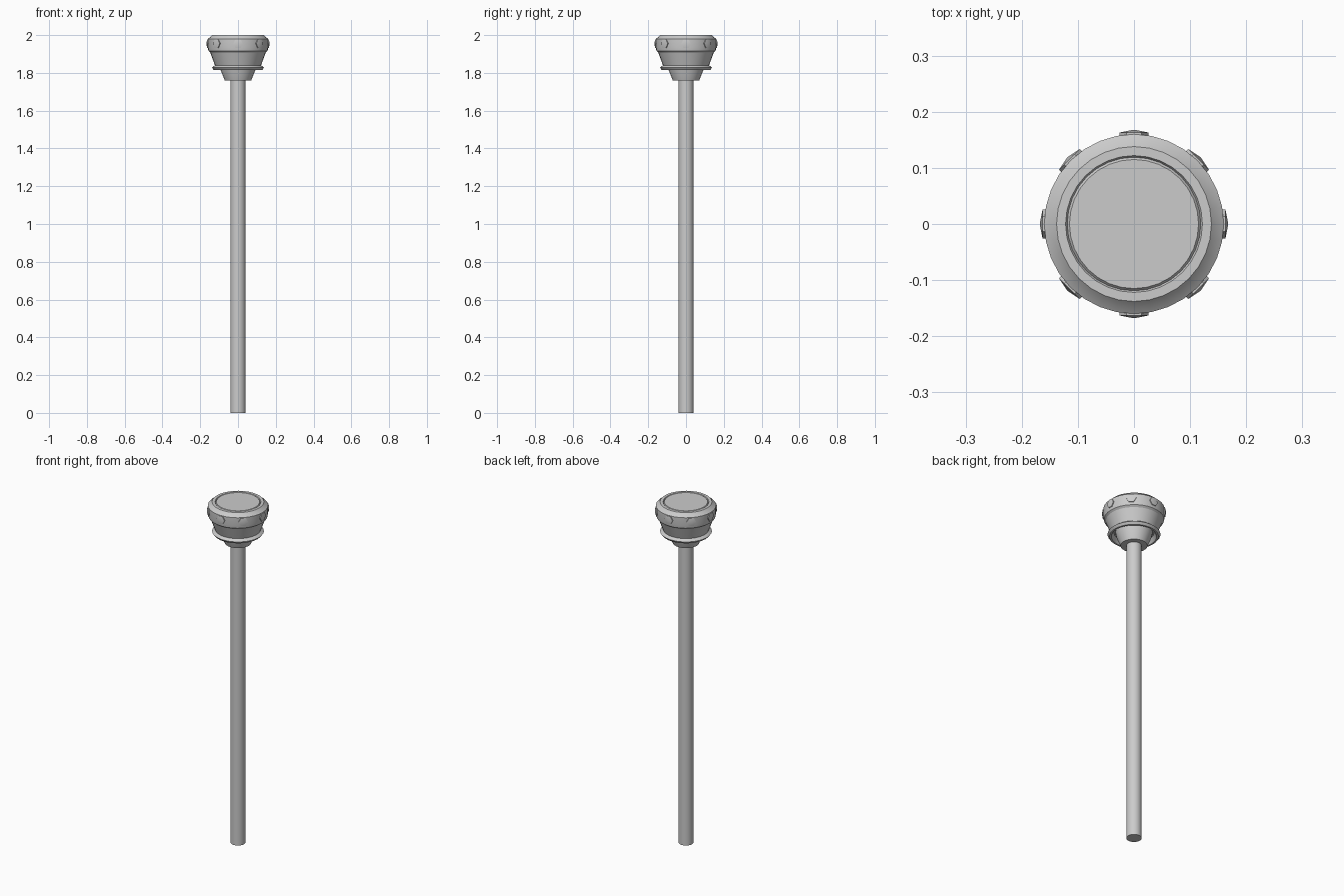
import bpy, math
from mathutils import Matrix

if "Cube" in bpy.data.objects:
    bpy.data.objects.remove(bpy.data.objects["Cube"])


def lathe(name, profile, sides):
    """Revolve an (r, z) profile round the z axis; r = 0 closes to a cap."""
    verts, faces, rings = [], [], []
    for r, z in profile:
        ring = []
        for i in range(sides):
            a = 2 * math.pi * i / sides
            if r == 0 and i:
                ring.append(ring[0])
                continue
            ring.append(len(verts))
            verts.append((r * math.cos(a), r * math.sin(a), z))
        rings.append(ring)
    for lo, hi in zip(rings, rings[1:]):
        for i in range(sides):
            j = (i + 1) % sides
            f = list(dict.fromkeys((lo[i], lo[j], hi[j], hi[i])))
            faces.append(f)
    return add_mesh(name, verts, faces)


def add_mesh(name, verts, faces):
    me = bpy.data.meshes.new(name)
    me.from_pydata(verts, [], faces)
    ob = bpy.data.objects.new(name, me)
    bpy.context.collection.objects.link(ob)
    bpy.ops.object.select_all(action='DESELECT')
    ob.select_set(True)
    bpy.context.view_layer.objects.active = ob
    bpy.ops.object.shade_smooth_by_angle(angle=math.radians(25))
    return ob


# Long straight shaft
lathe("shaft", [(0, 0), (0.04, 0), (0.04, 1.80), (0, 1.80)], 32)

# Flared collar joining shaft and head
lathe("collar", [(0, 1.76), (0.07, 1.76), (0.092, 1.815),
                 (0.097, 1.84), (0, 1.84)], 32)

# Head: recessed underside, flange, flared cup, bolted band, raised lid
lathe("head", [(0, 1.84), (0.105, 1.84), (0.118, 1.815), (0.128, 1.815),
               (0.138, 1.828), (0.122, 1.84), (0.147, 1.908),
               (0.157, 1.917), (0.16, 1.935), (0.16, 1.98), (0.149, 1.988),
               (0.138, 2.0), (0.122, 2.0), (0.119, 1.995), (0.115, 2.0),
               (0, 2.0)], 32)

# Eight hexagonal bolts, each with a slightly raised centre
for k in range(8):
    local = [(0.026 * math.cos(math.pi * i / 3), 0.026 * math.sin(math.pi * i / 3), d)
             for d in (0.150, 0.163) for i in range(6)] + [(0, 0, 0.168)]
    turn = Matrix.Rotation(math.pi * k / 4, 4, 'Z') @ Matrix.Rotation(math.pi / 2, 4, 'X')
    verts = [tuple(turn @ Matrix.Translation(p).to_translation() + Matrix.Translation((0, 0, 1.955)).to_translation())
             for p in local]
    faces = [(i, (i + 1) % 6, 6 + (i + 1) % 6, 6 + i) for i in range(6)]
    faces += [(6 + i, 6 + (i + 1) % 6, 12) for i in range(6)] + [(5, 4, 3, 2, 1, 0)]
    add_mesh("bolt_%d" % (k + 1), verts, faces)
